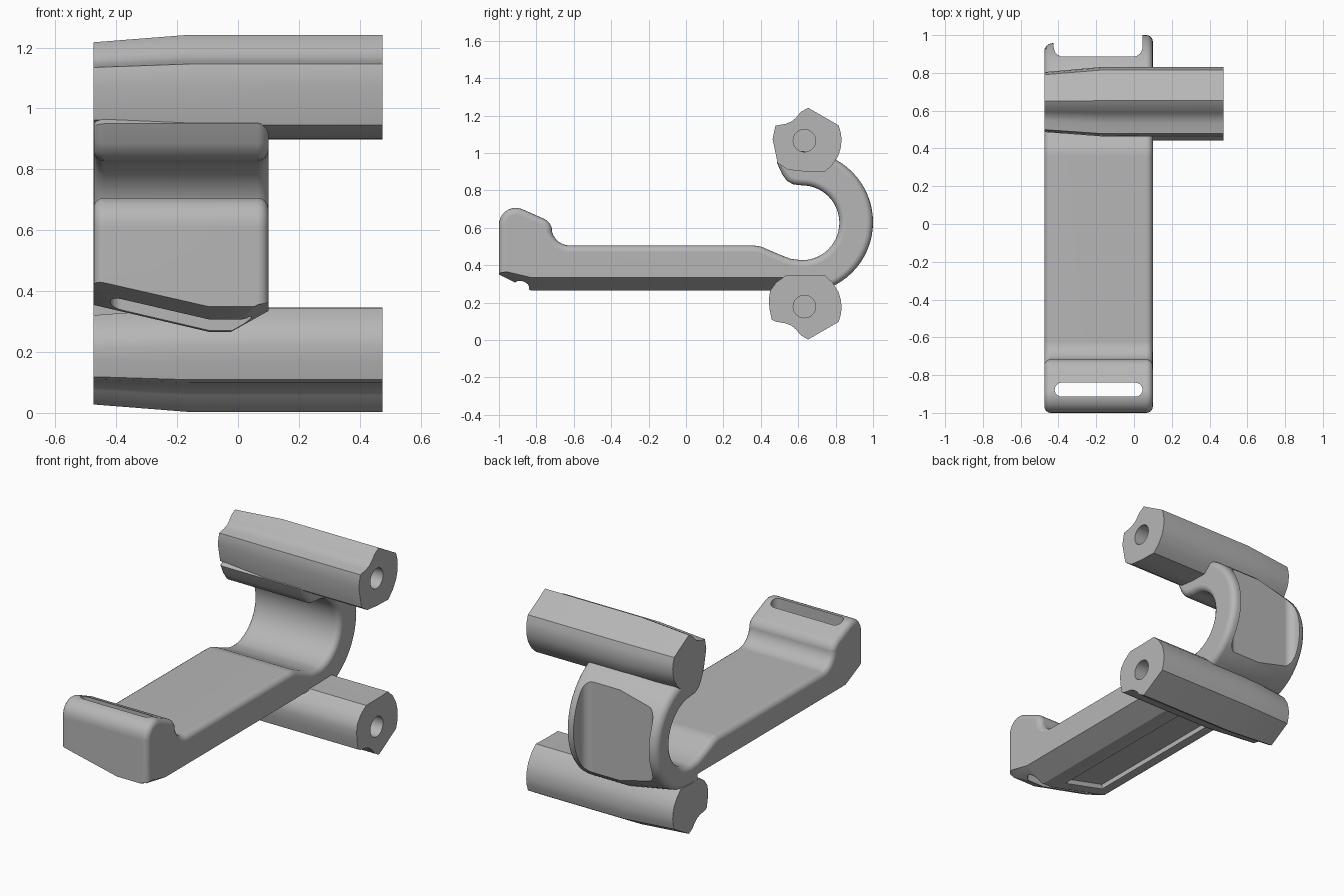
import bpy, bmesh
from math import sin, cos, pi, radians
from mathutils import Vector

cube = bpy.data.objects.get("Cube")
if cube:
    bpy.data.objects.remove(cube, do_unlink=True)

grey = bpy.data.materials.new("plain grey")
grey.use_nodes = True
colour = (0.47, 0.47, 0.47, 1)
grey.diffuse_color = colour
grey.node_tree.nodes["Principled BSDF"].inputs["Base Color"].default_value = colour

X_MIN, X_TAPER, X_ARM, X_MAX = -0.475, -0.16, 0.10, 0.475


def loft(name, sections, bevel=0):
    """Closed solid through matching point rings; bevel rounds both end rims."""
    bm = bmesh.new()
    rings = [[bm.verts.new(p) for p in s] for s in sections]
    n = len(rings[0])
    for a, b in zip(rings, rings[1:]):
        for i in range(n):
            j = (i + 1) % n
            bm.faces.new((a[i], a[j], b[j], b[i]))
    caps = [bm.faces.new(rings[0]), bm.faces.new(rings[-1])]
    bmesh.ops.recalc_face_normals(bm, faces=bm.faces)
    if bevel:
        rims = list({e for f in caps for e in f.edges})
        bmesh.ops.bevel(bm, geom=rims, offset=bevel, segments=4, profile=0.5,
                        affect='EDGES', clamp_overlap=False)
    mesh = bpy.data.meshes.new(name)
    bm.to_mesh(mesh)
    bm.free()
    mesh.materials.append(grey)
    obj = bpy.data.objects.new(name, mesh)
    bpy.context.collection.objects.link(obj)
    return obj


def arc(cx, cy, r, start, end, n):
    """Points on an arc, angles in degrees."""
    angles = [radians(start + (end - start) * i / n) for i in range(n + 1)]
    return [(cx + r * cos(a), cy + r * sin(a)) for a in angles]


def activate(obj):
    bpy.ops.object.select_all(action='DESELECT')
    obj.select_set(True)
    bpy.context.view_layer.objects.active = obj


def cut(obj, cutter):
    cutter.hide_render = True
    mod = obj.modifiers.new("cut", 'BOOLEAN')
    mod.operation, mod.solver, mod.object = 'DIFFERENCE', 'EXACT', cutter
    activate(obj)
    bpy.ops.object.modifier_apply(modifier=mod.name)
    bpy.data.objects.remove(cutter, do_unlink=True)


def finish(obj):
    activate(obj)
    bpy.ops.object.shade_smooth_by_angle(angle=radians(28))
    mod = obj.modifiers.new("even shading", 'WEIGHTED_NORMAL')
    mod.keep_sharp = True


# Arm with raised foot and open hook, as a side profile
def arm_profile(outer):
    foot = [(-1, 0.2), (-1, 0.61)] + arc(-0.91, 0.617, 0.09, 170, 68, 7)
    foot += arc(-0.79, 0.58, 0.075, 65, 10, 5)
    foot += arc(-0.62, 0.605, 0.1, 195, 270, 6)
    dip = arc(0.36, 0.355, 0.15, 90, 60, 4) + [(0.50, 0.457), (0.56, 0.434)]
    bore = arc(0.62, 0.627, 0.2, -90, 90, 28)
    lip = [(0.575, 0.832), (0.54, 0.85), (0.515, 0.885), (0.485, 0.95), (0.56, 1.0)]
    return foot + dip + bore + lip + arc(0.62, 0.63, outer, 90, -90, 32) + [(0.55, 0.2)]


arm = loft("hook_arm", [[(x, y, z) for y, z in arm_profile(r)]
           for x, r in ((X_MIN, 0.33), (X_TAPER - 0.02, 0.38), (X_ARM, 0.38))], bevel=0.035)

# Keeled underside, with its chamfer under the foot
keel = [(-0.6, 0.384), (-0.09, 0.265), (-0.025, 0.265), (0.2, 0.391)]
nose = [(-0.6, 0.469), (-0.1, 0.355), (0.06, 0.355), (0.2, 0.36)]
floor = [(0.2, 0.0), (-0.6, 0.0)]
cut(arm, loft("underside_cutter", [[(x, y, z) for x, z in top + floor]
    for y, top in ((-1.01, nose), (-0.83, keel), (0.57, keel))]))

# Strap slot through the foot
slot = arc(0.008, -0.877, 0.037, -90, 90, 12) + arc(-0.383, -0.877, 0.037, 90, 270, 12)
cut(arm, loft("slot_cutter", [[(x, y, z) for x, y in slot] for z in (0.1, 1.0)]))

# Shallow groove along the sloped underside
groove = [(-0.40, 0.367), (-0.13, 0.304), (-0.13, 0.2), (-0.40, 0.2)]
cut(arm, loft("groove_cutter", [[(x, y, z) for x, z in groove] for y in (-0.76, 0.40)]))

# Flat recess in the back of the hook
recess = arc(-0.375, 0.936, 0.05, 180, 270, 6) + arc(-0.005, 0.936, 0.05, 270, 360, 6)
recess += [(0.045, 1.1), (-0.425, 1.1)]
cut(arm, loft("recess_cutter", [[(x, y, z) for x, y in recess] for z in (0.3, 0.96)]))
finish(arm)

# Two fluted cross bars, mirrored in height, each with a blind hole
shared = [(-0.155, 0.08), (-0.10, 0.09), (-0.07, 0.102), (-0.045, 0.122), (-0.02, 0.153),
          (0.02, 0.176), (0.183, 0.082), (0.194, 0.045), (0.199, 0.008), (0.195, -0.035),
          (0.183, -0.077), (0.15, -0.13), (0.108, -0.168), (0.0, -0.165)]
upper_front = [(-0.09, -0.155), (-0.143, -0.12), (-0.17, 0.008)]
lower_front = [(-0.10, -0.165), (-0.15, -0.13), (-0.183, -0.085), (-0.19, -0.04), (-0.187, 0.01),
               (-0.175, 0.07)]

for name, height, flip, front in (("upper_bar", 1.066, 1, upper_front),
                                  ("lower_bar", 0.179, -1, lower_front)):
    section = shared + front
    centre = Vector((0, 0.633, height))
    bar = loft(name, [[centre + Vector((x, s * y, s * flip * z)) for y, z in section]
               for x, s in ((X_MIN, 0.86), (X_TAPER, 1), (X_MAX, 1))])
    hole = arc(0, 0, 0.06, 0, 348.75, 31)
    cut(bar, loft("hole_cutter", [[centre + Vector((x, y, z)) for y, z in hole]
        for x in (-0.3, 0.6)]))
    finish(bar)
